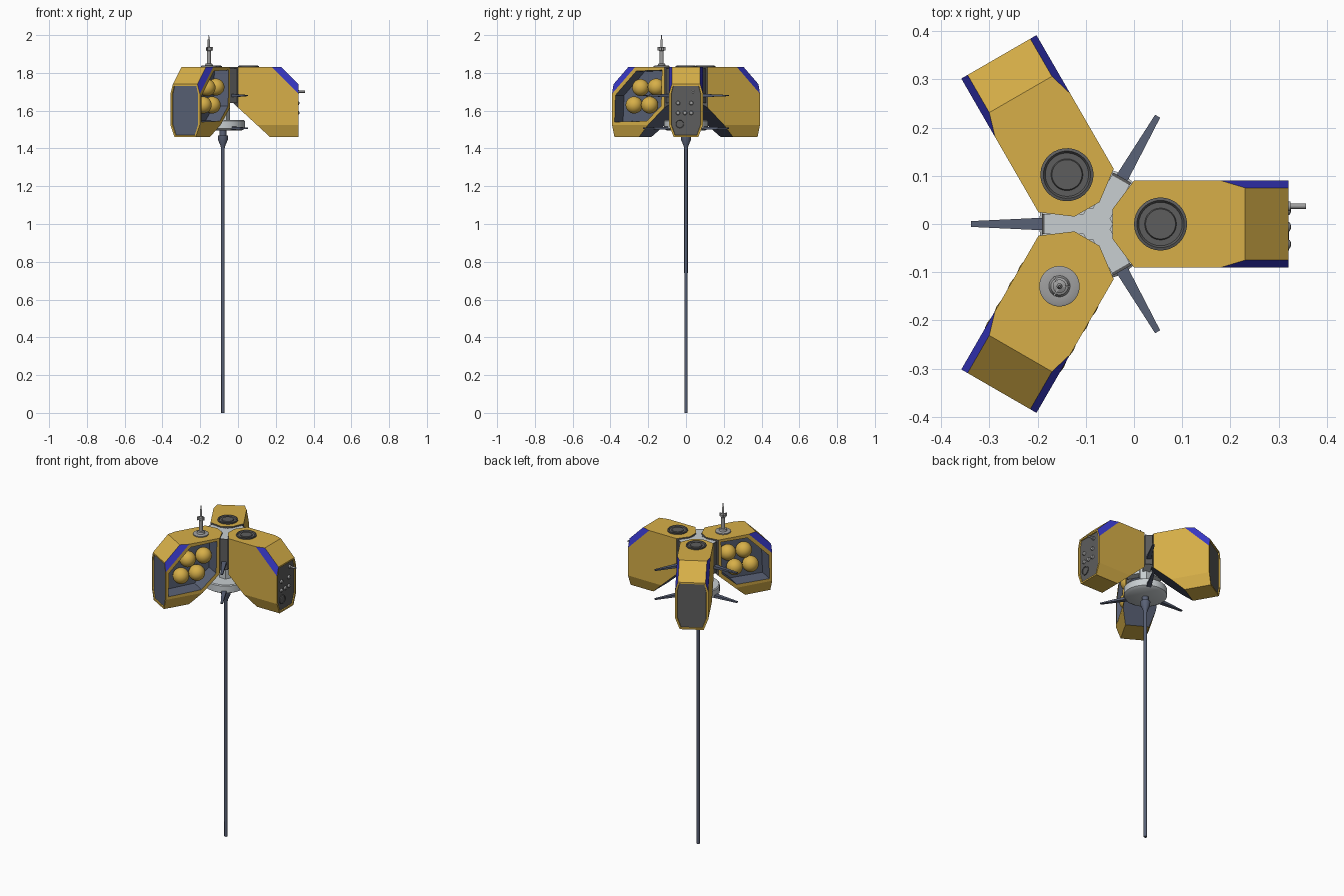
import bpy, bmesh
from math import cos, sin, pi, radians
from mathutils import Matrix, Vector

if "Cube" in bpy.data.objects:
    bpy.data.objects.remove(bpy.data.objects["Cube"])

HUB = Vector((-0.08, 0, 0))


def material(name, rgb):
    m = bpy.data.materials.new(name)
    m.diffuse_color = (*rgb, 1)
    m.use_nodes = True
    m.node_tree.nodes["Principled BSDF"].inputs["Base Color"].default_value = m.diffuse_color
    return m


YELLOW = material("yellow_paint", (0.68, 0.43, 0.065))
BLUE = material("blue_paint", (0.04, 0.04, 0.58))
SLATE = material("slate", (0.10, 0.12, 0.18))
DARK = material("dark_grey", (0.11, 0.11, 0.11))
MID = material("mid_grey", (0.35, 0.35, 0.35))
LIGHT = material("light_grey", (0.58, 0.62, 0.64))


def finish(name, bm, mats, angle=0.0, smooth=False):
    """Turn a bmesh in hub coordinates into an object turned about the hub axis."""
    bmesh.ops.recalc_face_normals(bm, faces=bm.faces)
    me = bpy.data.meshes.new(name)
    bm.to_mesh(me)
    bm.free()
    for m in mats:
        me.materials.append(m)
    ob = bpy.data.objects.new(name, me)
    bpy.context.collection.objects.link(ob)
    ob.matrix_world = Matrix.Translation(HUB) @ Matrix.Rotation(radians(angle), 4, 'Z')
    if smooth:
        bpy.ops.object.select_all(action='DESELECT')
        ob.select_set(True)
        bpy.context.view_layer.objects.active = ob
        bpy.ops.object.shade_smooth_by_angle(angle=radians(35))
    return ob


def lathe(name, profile, mat, n=24, at=(0, 0, 0), axis='Z', angle=0.0, smooth=True):
    """Revolve (radius, height) points, capped at both ends."""
    bm = bmesh.new()
    rings = [[bm.verts.new((r * cos(2 * pi * i / n), r * sin(2 * pi * i / n), z))
              for i in range(n)] for r, z in profile]
    for a, b in zip(rings, rings[1:]):
        for i in range(n):
            j = (i + 1) % n
            bm.faces.new((a[i], a[j], b[j], b[i]))
    bm.faces.new(rings[0][::-1])
    bm.faces.new(rings[-1])
    if axis == 'X':
        bm.transform(Matrix.Rotation(pi / 2, 4, 'Y'))
    bm.transform(Matrix.Translation(at))
    return finish(name, bm, [mat], angle, smooth)


def box(name, lo, hi, mat, angle=0.0):
    bm = bmesh.new()
    bmesh.ops.create_cube(bm, size=1)
    lo, hi = Vector(lo), Vector(hi)
    bm.transform(Matrix.Translation((lo + hi) / 2) @ Matrix.Diagonal((*(hi - lo), 1)))
    return finish(name, bm, [mat], angle)


def spike(name, z, angle):
    """Flat tapering vane pointing outwards."""
    bm = bmesh.new()
    secs = [(0.03, 0.014, 0.009), (0.12, 0.0125, 0.008), (0.258, 0.006, 0.003)]
    rings = [[bm.verts.new((r, sy * w, z + sz * h)) for sy, sz in
              ((-1, -1), (1, -1), (1, 1), (-1, 1))] for r, w, h in secs]
    for a, b in zip(rings, rings[1:]):
        for i in range(4):
            j = (i + 1) % 4
            bm.faces.new((a[i], a[j], b[j], b[i]))
    bm.faces.new(rings[0])
    bm.faces.new(rings[-1])
    return finish(name, bm, [SLATE], angle)


# corner points of half a pod: distance from hub, half width, height
POD = [(.035, .03, 1.83), (.08, .09, 1.83), (.26, .09, 1.83), (.31, .075, 1.83),
       (.40, .075, 1.74), (.40, .09, 1.69), (.40, .09, 1.525), (.40, .065, 1.46),
       (.25, .065, 1.46), (.18, .09, 1.5244), (.08, .09, 1.6164), (.035, .03, 1.6578)]


def pod(name, angle, panel, bay):
    bm = bmesh.new()
    for x, y, z in POD:
        bm.verts.new((x, y, z))
        bm.verts.new((x, -y, z))
    bmesh.ops.convex_hull(bm, input=bm.verts)
    bmesh.ops.dissolve_limit(bm, angle_limit=radians(2), verts=bm.verts, edges=bm.edges)
    bmesh.ops.recalc_face_normals(bm, faces=bm.faces)
    bm.normal_update()
    ends, sides = [], []
    for f in bm.faces:
        n = f.normal
        if n.x > 0.98:
            ends.append(f)
        elif abs(n.y) > 0.99:
            sides.append(f)
        elif n.x > 0.1 and n.z > 0.1 and abs(n.y) > 0.5:
            f.material_index = 1
        elif n.x < -0.3:
            f.material_index = 2 if n.z < -0.3 else 3
    # recessed end panel
    for f in ends:
        bmesh.ops.inset_individual(bm, faces=[f], thickness=0.011, depth=0)
        bmesh.ops.inset_individual(bm, faces=[f], thickness=0.002, depth=-0.006)
        f.material_index = 4
    # open storage bays on both sides
    if bay:
        for f in sides:
            bmesh.ops.inset_individual(bm, faces=[f], thickness=0.022, depth=0)
            walls = bmesh.ops.inset_individual(bm, faces=[f], thickness=0.003, depth=-0.086)
            for w in walls["faces"] + [f]:
                w.material_index = 2
    return finish(name, bm, [YELLOW, BLUE, SLATE, DARK, panel], angle)


pod("sensor_pod", 0, DARK, False)
pod("rear_pod", 120, DARK, False)
pod("storage_pod", 240, SLATE, True)

# spheres held in the bays
for side in (-1, 1):
    for i, (r, z) in enumerate([(.155, 1.725), (.25, 1.722), (.195, 1.63), (.29, 1.63)]):
        bm = bmesh.new()
        bmesh.ops.create_uvsphere(bm, u_segments=24, v_segments=14, radius=0.045,
                                  matrix=Matrix.Translation((r, side * .047, z)))
        finish(f"stored_sphere_{side}_{i}", bm, [YELLOW], 240, True)

# round vents on top of two pods
VENT = [(.055, 1.822), (.055, 1.836), (.049, 1.838), (.045, 1.832), (.033, 1.832),
        (.031, 1.836), (.002, 1.836)]
lathe("sensor_pod_vent", VENT, DARK, 32, (.135, 0, 0), angle=0)
lathe("rear_pod_vent", VENT, DARK, 32, (.118, 0, 0), angle=120)

# antenna on the storage pod
AX = .149
lathe("antenna_base", [(.042, 1.822), (.042, 1.836), (.038, 1.838), (.022, 1.838),
                       (.018, 1.848), (.012, 1.851)], MID, 32, (AX, 0, 0), angle=240)
lathe("antenna_mast", [(.011, 1.84), (.011, 1.915), (.014, 1.918), (.014, 1.934),
                       (.006, 1.938), (.006, 1.975), (.003, 1.98), (.002, 2.0)],
      MID, 16, (AX, 0, 0), angle=240)
for k in range(3):
    bm = bmesh.new()
    bmesh.ops.create_cube(bm, size=1)
    bm.transform(Matrix.Translation((AX, 0, 1.928)) @ Matrix.Rotation(k * 2 * pi / 3, 4, 'Z')
                 @ Matrix.Translation((.014, 0, 0)) @ Matrix.Diagonal((.018, .004, .02, 1)))
    finish(f"antenna_fin_{k}", bm, [MID], 240)

# instruments on the sensor pod's end panel
for i, (y, z) in enumerate([(-.042, 1.64), (.028, 1.64), (-.042, 1.588), (-.006, 1.588), (.028, 1.588)]):
    lathe(f"sensor_knob_{i}", [(.011, 0), (.011, .006), (.0085, .011), (.004, .013)],
          MID, 16, (.392, y, z), 'X')
lathe("sensor_dial", [(.026, 0), (.026, .007), (.021, .009), (.019, .006), (.003, .006)],
      DARK, 24, (.392, -.033, 1.53), 'X')
lathe("sensor_rod", [(.01, 0), (.01, .012), (.0055, .012), (.0055, .044)],
      MID, 12, (.392, .037, 1.70), 'X')

# hub: column, lower disc, arms in the gaps and two tiers of vanes
lathe("hub_column", [(.037, 1.53), (.037, 1.82)], LIGHT, 6)
lathe("hub_disc", [(.10, 1.495), (.117, 1.505), (.117, 1.545), (.112, 1.55)], LIGHT, 32)
for a in (60, 180, 300):
    box(f"hub_arm_{a}", (0, -.021, 1.64), (.105, .021, 1.822), LIGHT, a)
    box(f"hub_arm_cap_{a}", (.105, -.021, 1.64), (.111, .021, 1.822), DARK, a)
    spike(f"upper_vane_{a}", 1.68, a)
    spike(f"lower_vane_{a}", 1.507, a)

# pole with flared collar
lathe("pole_neck", [(.018, 1.465), (.018, 1.5)], SLATE, 16)
lathe("pole", [(.009, 0), (.0095, 1.40), (.013, 1.415), (.026, 1.445), (.027, 1.468)], SLATE, 16)
